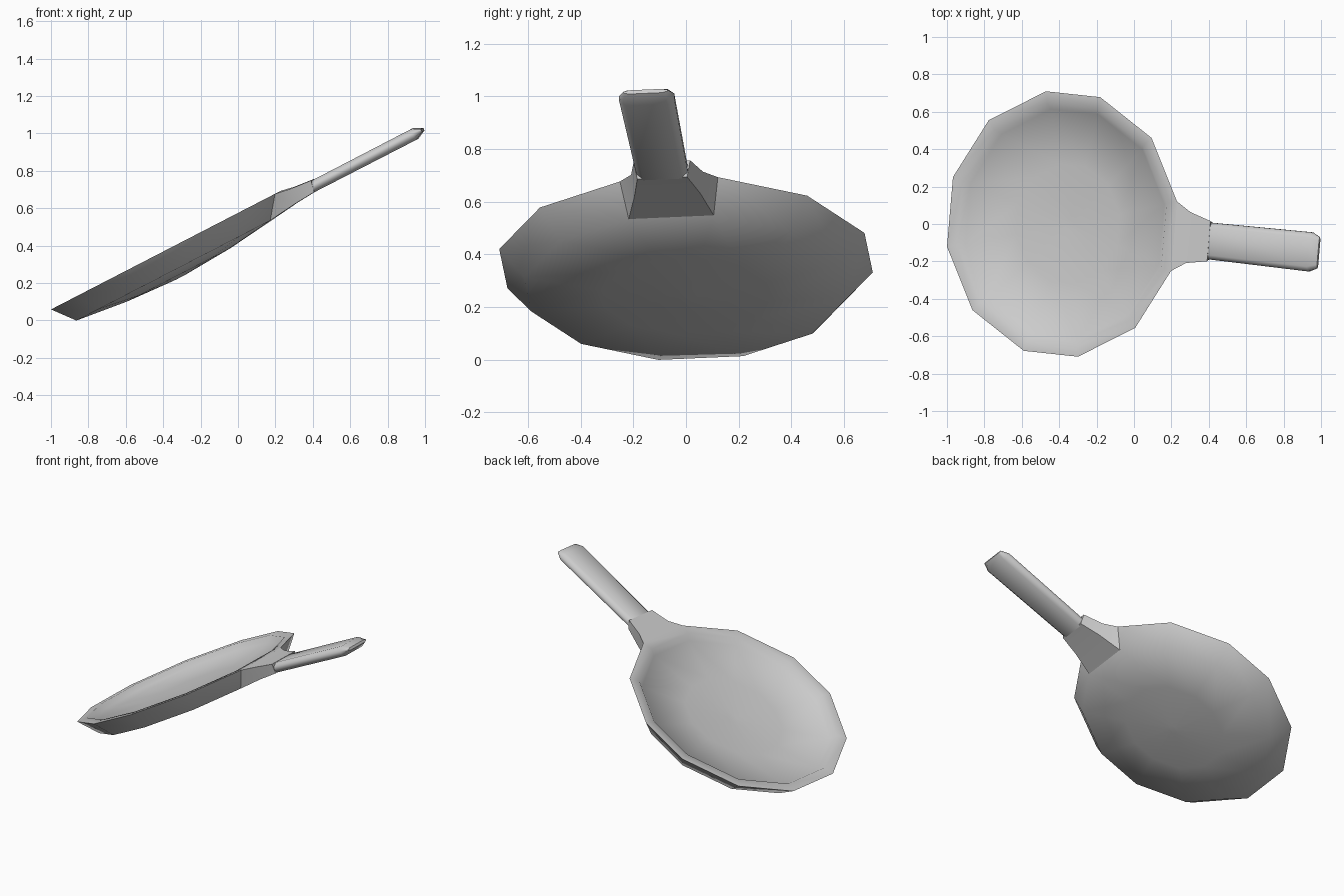
import bpy, bmesh, math
from mathutils import Matrix, Vector

cube = bpy.data.objects.get("Cube")
if cube:
    bpy.data.objects.remove(cube)

# Rim centre, tilt and slight turn of the whole pan
POSE = (Matrix.Translation((-0.385, 0, 0.376))
        @ Matrix.Rotation(math.radians(-27.3), 4, 'Y')
        @ Matrix.Rotation(math.radians(-5.5), 4, 'Z'))

metal = bpy.data.materials.new("grey_metal")
metal.use_nodes = True
GREY = (0.6, 0.6, 0.6, 1)
metal.diffuse_color = GREY
metal.node_tree.nodes["Principled BSDF"].inputs["Base Color"].default_value = GREY


def loft(name, rings, smooth_angle):
    """Join equal-length point rings in order and close both ends."""
    bm = bmesh.new()
    loops = [[bm.verts.new(p) for p in ring] for ring in rings]
    for a, b in zip(loops, loops[1:]):
        n = len(a)
        for i in range(n):
            j = (i + 1) % n
            bm.faces.new((a[i], a[j], b[j], b[i]))
    bm.faces.new(loops[0])
    bm.faces.new(loops[-1])
    bmesh.ops.recalc_face_normals(bm, faces=bm.faces)
    mesh = bpy.data.meshes.new(name)
    bm.to_mesh(mesh)
    bm.free()
    mesh.materials.append(metal)
    obj = bpy.data.objects.new(name, mesh)
    bpy.context.collection.objects.link(obj)
    obj.matrix_world = POSE
    bpy.ops.object.select_all(action='DESELECT')
    obj.select_set(True)
    bpy.context.view_layer.objects.active = obj
    bpy.ops.object.shade_smooth_by_angle(angle=math.radians(smooth_angle))
    return obj


# Twelve-sided rim outline, mirrored from one quarter
quarter = [(0.677, 0.187), (0.492, 0.51), (0.164, 0.697)]
half = quarter + [(-x, y) for x, y in reversed(quarter)]
outline = half + [(x, -y) for x, y in reversed(half)]


def bowl_ring(scale, depth):
    return [Vector((x * scale, y * scale, -depth)) for x, y in outline]


# Bowl: inside centre, up over the rim, down to the outside centre
bowl_profile = [(0.04, 0.085), (0.45, 0.07), (0.865, 0.035), (0.91, 0),
                (1, 0), (0.865, 0.115), (0.45, 0.149), (0.04, 0.165)]
loft("bowl", [bowl_ring(s, d) for s, d in bowl_profile], 50)


# Neck: tapering block from the bowl wall to the handle
def neck_ring(top, bottom, shift=0):
    (s, w, d), (s2, w2, d2) = top, bottom
    return [(s, shift + w, -d), (s, shift - w, -d),
            (s2, shift - w2, -d2), (s2, shift + w2, -d2)]


HANDLE_SHIFT = -0.008
loft("neck", [
    neck_ring((0.677, 0.187, 0), (0.586, 0.162, 0.115)),
    neck_ring((0.755, 0.137, 0.014), (0.735, 0.126, 0.097)),
    neck_ring((0.875, 0.108, 0.025), (0.86, 0.095, 0.088), HANDLE_SHIFT),
], 20)


# Handle: flattened eight-sided bar with a wedge tip
def handle_ring(s, w, h):
    corner = [(w, h * 0.35), (w * 0.75, h)]
    side = corner + [(-y, z) for y, z in reversed(corner)]
    return [(s, y + HANDLE_SHIFT, z - 0.058) for y, z in
            side + [(y, -z) for y, z in reversed(side)]]


loft("handle", [handle_ring(0.85, 0.098, 0.031),
                handle_ring(1.473, 0.105, 0.032),
                handle_ring(1.522, 0.084, 0.008)], 62)
